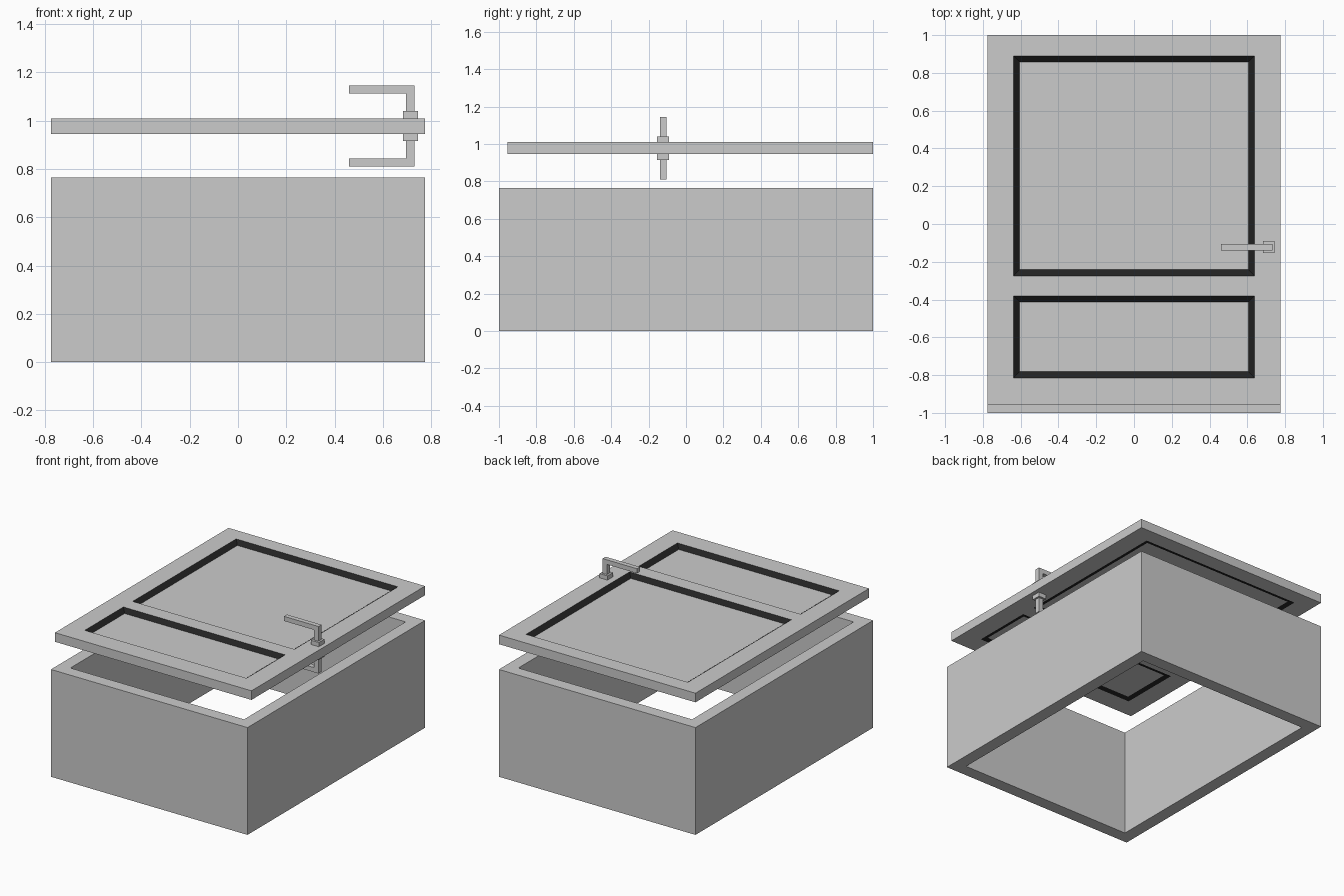
import bpy, bmesh
from mathutils import Vector, Matrix

if "Cube" in bpy.data.objects:
    bpy.data.objects.remove(bpy.data.objects["Cube"])


def material(name, v):
    m = bpy.data.materials.new(name)
    m.diffuse_color = (v, v, v, 1)
    m.use_nodes = True
    m.node_tree.nodes["Principled BSDF"].inputs["Base Color"].default_value = m.diffuse_color
    return m


GREY = material("light grey", 0.6)
BLACK = material("near black", 0.016)


def finish(bm, name, mats):
    bmesh.ops.remove_doubles(bm, verts=bm.verts, dist=1e-5)
    bmesh.ops.recalc_face_normals(bm, faces=bm.faces)
    me = bpy.data.meshes.new(name)
    bm.to_mesh(me)
    bm.free()
    for m in mats:
        me.materials.append(m)
    ob = bpy.data.objects.new(name, me)
    bpy.context.collection.objects.link(ob)
    return ob


def quad(bm, pts, mat=0):
    f = bm.faces.new([bm.verts.new(p) for p in pts])
    f.material_index = mat


def prism(bm, outline, axis, lo, hi):
    """Extrude a 2D outline along y (x,z outline) or z (x,y outline)."""
    pts = [(a, lo, b) if axis == 'y' else (a, b, lo) for a, b in outline]
    f = bm.faces.new([bm.verts.new(p) for p in pts])
    r = bmesh.ops.extrude_face_region(bm, geom=[f])
    d = Vector((0, hi - lo, 0)) if axis == 'y' else Vector((0, 0, hi - lo))
    bmesh.ops.translate(bm, vec=d, verts=[v for v in r['geom'] if isinstance(v, bmesh.types.BMVert)])


def ring(x0, x1, y0, y1, z):
    return [(x0, y0, z), (x1, y0, z), (x1, y1, z), (x0, y1, z)]


def bridge(bm, a, b, mat=0):
    for i in range(4):
        j = (i + 1) % 4
        quad(bm, [a[i], a[j], b[j], b[i]], mat)


# door frame: hollow rectangular surround, open at both ends
T, H = 0.09, 0.765
bm = bmesh.new()
loops = [ring(-.775 + t, .775 - t, -1 + t, 1 - t, z)
         for t, z in ((0, 0), (0, H), (T, H), (T, 0))]
for i in range(4):
    bridge(bm, loops[i], loops[(i + 1) % 4])
finish(bm, "door_frame", [GREY])

# door leaf: two recessed panels on each side with black sloping borders
Z0, Z1 = 0.945, 1.01
XS = [-.775, -.638, .638, .775]
YS = [-.955, -.815, -.38, -.275, .89, 1.0]
W = 0.033
bm = bmesh.new()
for z, depth in ((Z1, -0.025), (Z0, 0.009)):
    for i in range(3):
        for j in range(5):
            x0, x1, y0, y1 = XS[i], XS[i + 1], YS[j], YS[j + 1]
            cell = ring(x0, x1, y0, y1, z)
            if i == 1 and j in (1, 3):
                panel = ring(x0 + W, x1 - W, y0 + W, y1 - W, z + depth)
                bridge(bm, cell, panel, 1)
                quad(bm, panel)
            else:
                quad(bm, cell)
# door edges follow the same grid divisions so the shell is closed
rim = ([(x, YS[0]) for x in XS] + [(XS[-1], y) for y in YS[1:]]
       + [(x, YS[-1]) for x in XS[-2::-1]] + [(XS[0], y) for y in YS[-2:0:-1]])
for a, b in zip(rim, rim[1:] + rim[:1]):
    quad(bm, [(*a, Z0), (*b, Z0), (*b, Z1), (*a, Z1)])
finish(bm, "door_leaf", [GREY, BLACK])

# handles: square base plate and L-shaped lever, mirrored to the other side
MID = (Z0 + Z1) / 2
CY = -0.122
for name, s in (("outer", 1), ("inner", -1)):
    bm = bmesh.new()
    prism(bm, [(.683, CY - .032), (.745, CY - .032), (.745, CY + .032), (.683, CY + .032)],
          'z', Z1 - .001, 1.04)
    prism(bm, [(.697, 1.04), (.732, 1.04), (.732, 1.145), (.46, 1.145), (.46, 1.112), (.697, 1.112)],
          'y', CY - .017, CY + .017)
    if s < 0:
        bm.transform(Matrix.Translation((0, 0, 2 * MID)) @ Matrix.Scale(-1, 4, (0, 0, 1)))
    finish(bm, name + "_handle", [GREY])
